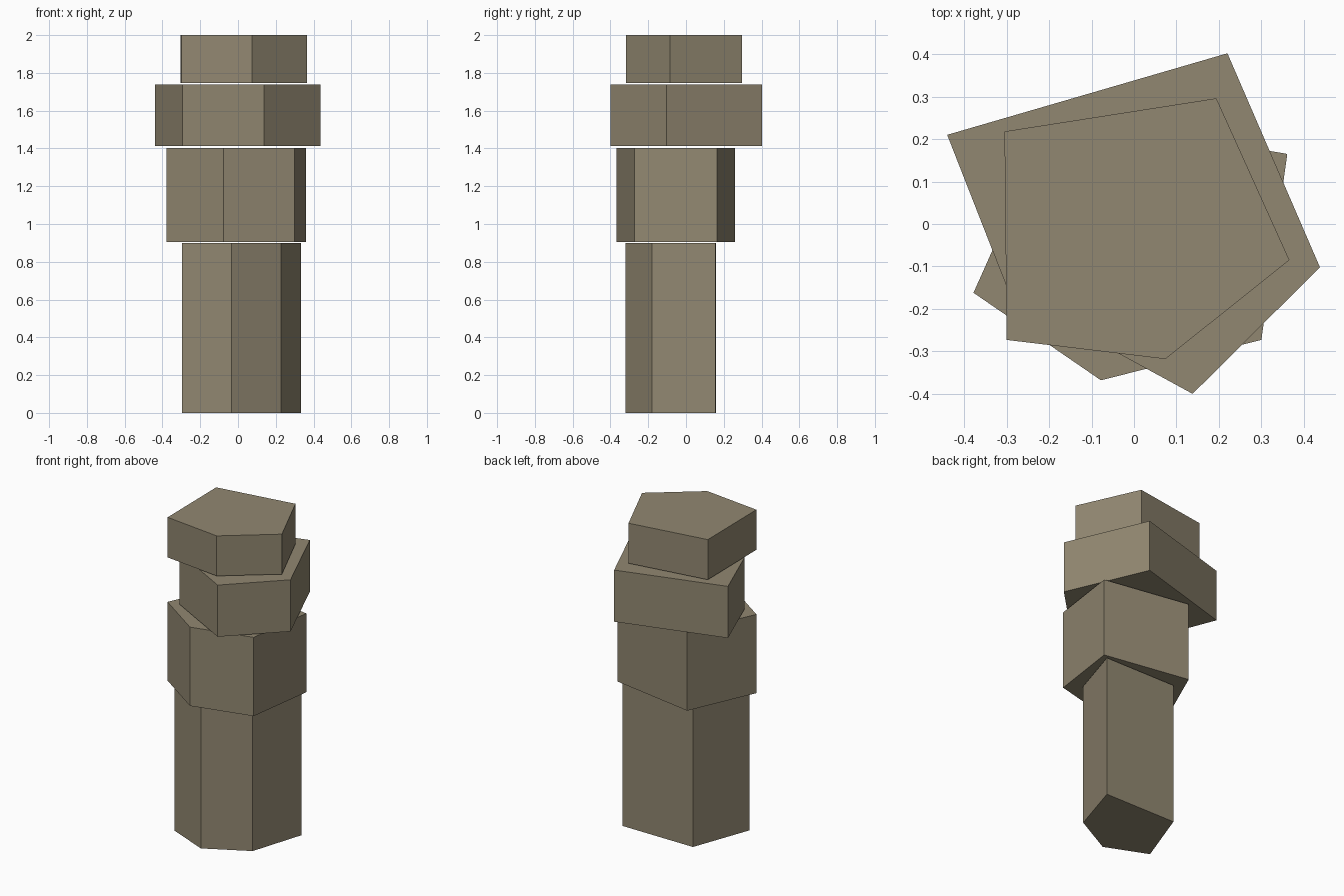
import bpy

if "Cube" in bpy.data.objects:
    bpy.data.objects.remove(bpy.data.objects["Cube"])

# single stone colour
stone = bpy.data.materials.new("grey brown stone")
stone.diffuse_color = (0.285, 0.244, 0.165, 1)
stone.use_nodes = True
stone.node_tree.nodes["Principled BSDF"].inputs["Base Color"].default_value = stone.diffuse_color


def prism(name, outline, z0, z1):
    """Upright prism from a counter-clockwise outline."""
    n = len(outline)
    verts = [(x, y, z) for z in (z0, z1) for x, y in outline]
    faces = [tuple(reversed(range(n))), tuple(range(n, 2 * n))]
    faces += [(i, (i + 1) % n, n + (i + 1) % n, n + i) for i in range(n)]
    mesh = bpy.data.meshes.new(name)
    mesh.from_pydata(verts, [], faces)
    mesh.materials.append(stone)
    obj = bpy.data.objects.new(name, mesh)
    bpy.context.collection.objects.link(obj)
    return obj


# tall base column
prism("base_column", [(-0.296, -0.21), (-0.035, -0.32), (0.228, -0.18),
                      (0.334, 0.157), (-0.16, 0.16)], 0, 0.9)
# wider block above it
prism("middle_block", [(-0.378, -0.162), (-0.078, -0.368), (0.3, -0.273),
                       (0.361, 0.165), (-0.19, 0.26)], 0.906, 1.403)
# widest slab
prism("wide_slab", [(-0.293, -0.165), (0.138, -0.4), (0.438, -0.102),
                    (0.22, 0.402), (-0.44, 0.21)], 1.412, 1.738)
# top cap
prism("top_cap", [(-0.3, -0.273), (0.074, -0.318), (0.366, -0.085),
                  (0.194, 0.296), (-0.305, 0.218)], 1.747, 2.0)
